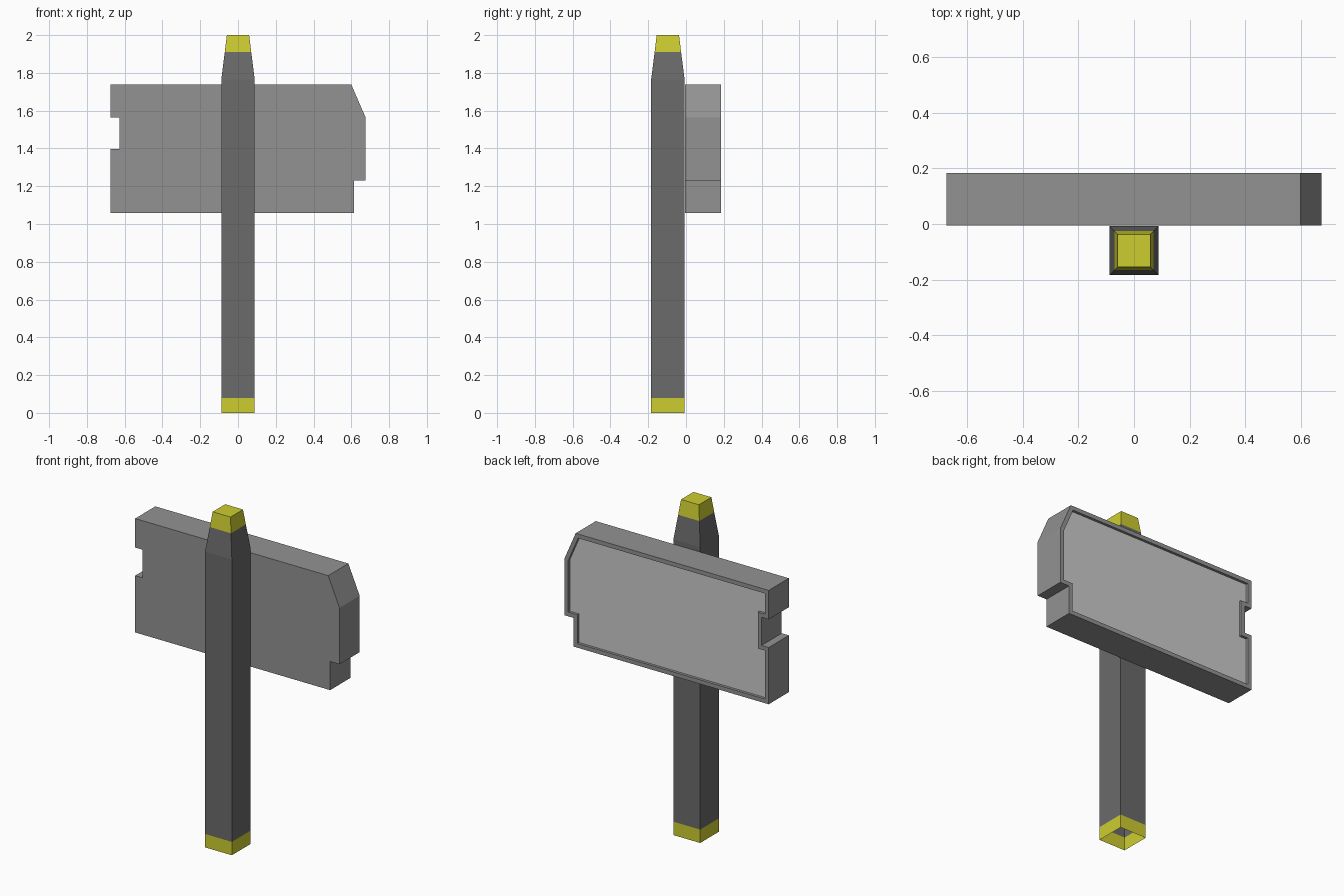
import bpy, bmesh

cube = bpy.data.objects.get("Cube")
if cube:
    bpy.data.objects.remove(cube, do_unlink=True)


def material(name, rgb):
    mat = bpy.data.materials.new(name)
    mat.use_nodes = True
    mat.diffuse_color = (*rgb, 1)
    mat.node_tree.nodes["Principled BSDF"].inputs["Base Color"].default_value = (*rgb, 1)
    return mat


def finish(name, bm, mats):
    mesh = bpy.data.meshes.new(name)
    bm.to_mesh(mesh)
    bm.free()
    for mat in mats:
        mesh.materials.append(mat)
    obj = bpy.data.objects.new(name, mesh)
    bpy.context.collection.objects.link(obj)
    return obj


dark_grey = material("dark grey", (0.145, 0.145, 0.145))
mid_grey = material("mid grey", (0.29, 0.29, 0.29))
light_grey = material("light grey", (0.6, 0.6, 0.6))
yellow = material("yellow", (0.61, 0.61, 0.03))

# Post: square rings stacked upward, open underneath, yellow at both ends
POST_Y = -0.096
FOOT_TOP, CAP_BOTTOM = 0.08, 1.91
rings = [(0, 0.0885), (FOOT_TOP, 0.0885), (1.765, 0.0885), (CAP_BOTTOM, 0.07), (2, 0.059)]
bm = bmesh.new()
loops = [[bm.verts.new((sx * r, POST_Y + sy * r, z))
          for sx, sy in ((-1, -1), (1, -1), (1, 1), (-1, 1))] for z, r in rings]
for low, high in zip(loops, loops[1:]):
    for i in range(4):
        j = (i + 1) % 4
        bm.faces.new((low[i], low[j], high[j], high[i]))
bm.faces.new(loops[-1])
for face in bm.faces:
    z = face.calc_center_median().z
    face.material_index = int(z < FOOT_TOP or z > CAP_BOTTOM)
finish("post", bm, [dark_grey, yellow])

# Sign board: notched outline extruded backward, with a recessed back panel
FRONT, BACK = -0.006, 0.184
outline = [(-0.675, 1.058), (0.613, 1.058), (0.613, 1.229), (0.675, 1.229),
           (0.675, 1.565), (0.6, 1.738), (-0.675, 1.738), (-0.675, 1.565),
           (-0.628, 1.565), (-0.628, 1.397), (-0.675, 1.397)]
bm = bmesh.new()
front = bm.faces.new([bm.verts.new((x, FRONT, z)) for x, z in outline])
extruded = bmesh.ops.extrude_face_region(bm, geom=[front], use_keep_orig=True)["geom"]
bmesh.ops.translate(bm, vec=(0, BACK - FRONT, 0),
                    verts=[v for v in extruded if isinstance(v, bmesh.types.BMVert)])
bmesh.ops.recalc_face_normals(bm, faces=bm.faces)
panel = next(f for f in bm.faces if f.normal.y > 0.9)
bmesh.ops.inset_region(bm, faces=[panel], thickness=0.025, use_even_offset=True)
bmesh.ops.inset_region(bm, faces=[panel], thickness=0.0005, depth=-0.015, use_even_offset=True)
panel.material_index = 1
finish("sign_board", bm, [mid_grey, light_grey])
